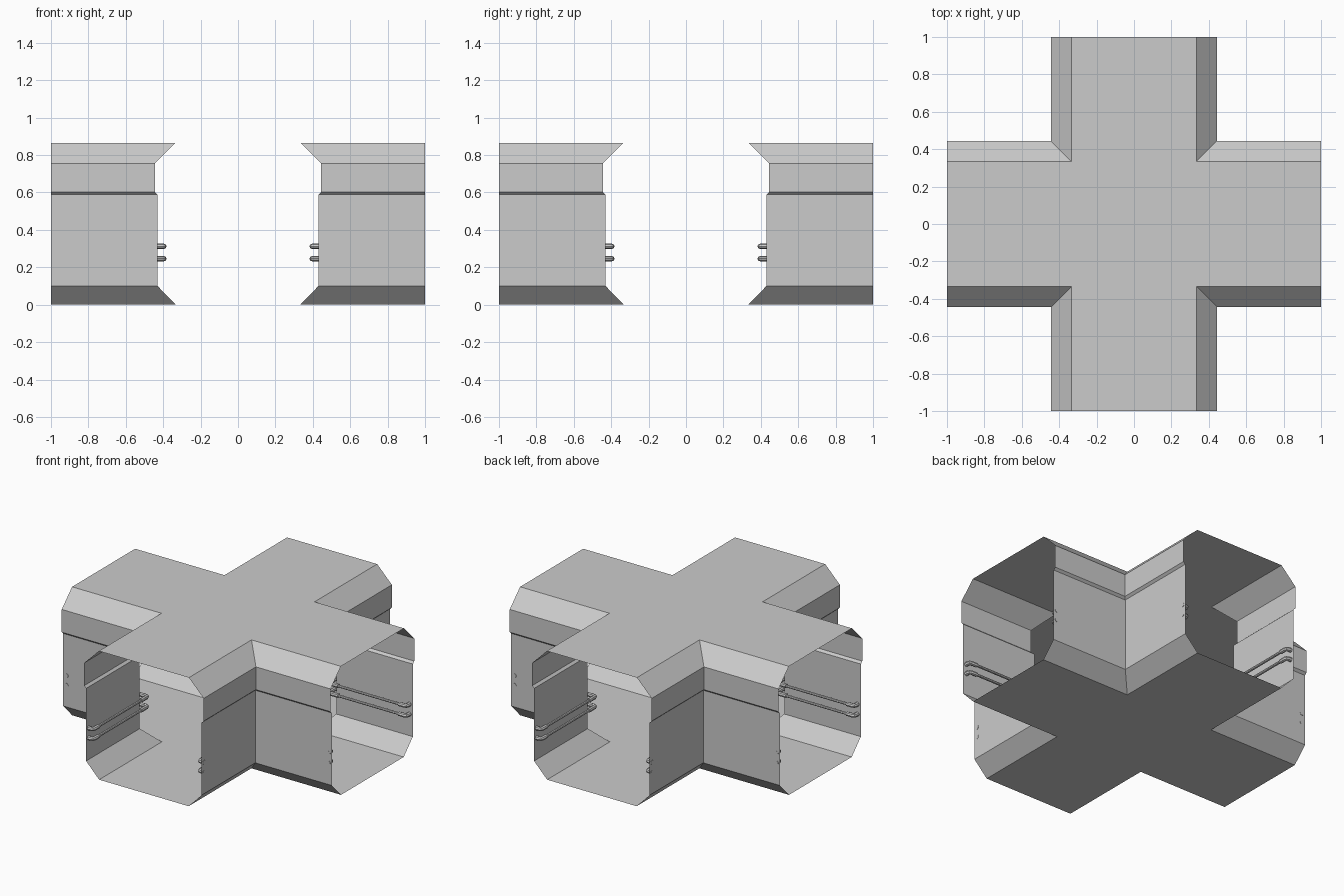
import bpy, bmesh
from math import pi
from mathutils import Matrix, Vector

if "Cube" in bpy.data.objects:
    bpy.data.objects.remove(bpy.data.objects["Cube"])

# Corridor cross-section, as (distance from centre line, height)
PROFILE = [(0.333, 0), (0.43, 0.10), (0.43, 0.588), (0.445, 0.602),
           (0.445, 0.755), (0.335, 0.865)]


def mesh_object(name, verts, faces):
    bm = bmesh.new()
    vs = [bm.verts.new(v) for v in verts]
    for f in faces:
        bm.faces.new([vs[i] for i in f])
    me = bpy.data.meshes.new(name)
    bm.to_mesh(me)
    bm.free()
    ob = bpy.data.objects.new(name, me)
    bpy.context.collection.objects.link(ob)
    return ob


def slab(name, half, z, up):
    # Cross-shaped sheet: three points per quadrant
    pts = []
    for q in range(4):
        rot = Matrix.Rotation(q * pi / 2, 3, 'Z')
        pts += [rot @ Vector(p) for p in ((1, half, z), (half, half, z), (half, 1, z))]
    order = list(range(12))
    mesh_object(name, pts, [order if up else order[::-1]])


def pipe(name, strands, angle):
    # One curve per group; each strand is (radius, points); meshed afterwards
    for radius, pts in strands:
        cu = bpy.data.curves.new(name, 'CURVE')
        cu.dimensions = '3D'
        cu.bevel_depth = radius
        cu.bevel_resolution = 2
        cu.use_fill_caps = True
        for z in (0.246, 0.312):
            sp = cu.splines.new('POLY')
            sp.points.add(len(pts) - 1)
            for p, (x, y) in zip(sp.points, pts):
                p.co = (x, y, z, 1)
        ob = bpy.data.objects.new(name, cu)
        bpy.context.collection.objects.link(ob)
        ob.rotation_euler.z = angle
        bpy.ops.object.select_all(action='DESELECT')
        bpy.context.view_layer.objects.active = ob
        ob.select_set(True)
        bpy.ops.object.convert(target='MESH')
        bpy.ops.object.shade_smooth_by_angle()


# Floor and ceiling
slab("floor", PROFILE[0][0], PROFILE[0][1], True)
slab("ceiling", PROFILE[-1][0], PROFILE[-1][1], False)

# Pipe layout around one corner: thin runs, thick elbows
C, E, R = 0.396, 0.975, 0.012
end = [(E, 0.432), (E, C + R), (E - R * 0.3, C + R * 0.3), (E - R, C), (0.92, C)]
corner = [(0.47, C), (C + R, C), (C + R * 0.3, C + R * 0.3), (C, C + R), (C, 0.47)]
run = [(0.93, C), (0.46, C)]


def swap(pts):
    return [(y, x) for x, y in pts]


for q in range(4):
    # Corner wall: profile swept along an L with a mitred corner
    verts = [v for d, z in PROFILE for v in ((1, d, z), (d, d, z), (d, 1, z))]
    faces = []
    for i in range(len(PROFILE) - 1):
        for k in range(2):
            a = i * 3 + k
            faces.append((a, a + 3, a + 4, a + 1))
    wall = mesh_object("corner_wall", verts, faces)
    wall.rotation_euler.z = q * pi / 2

    # Wall pipes and their elbows
    pipe("wall_pipe", [(0.009, run), (0.009, swap(run))], q * pi / 2)
    pipe("pipe_elbow", [(0.014, end), (0.014, corner), (0.014, swap(end))], q * pi / 2)
